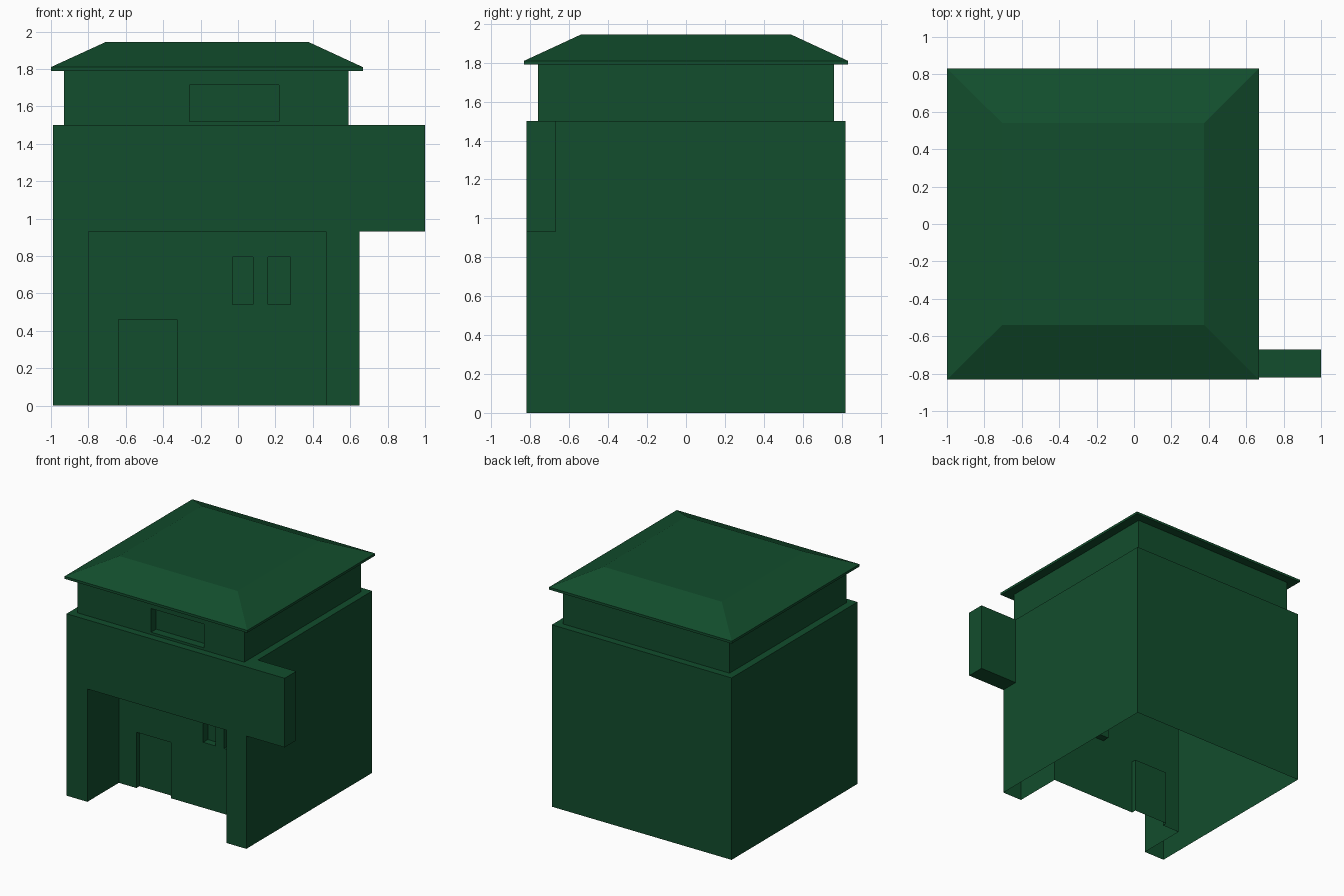
import bpy, bmesh

if "Cube" in bpy.data.objects:
    bpy.data.objects.remove(bpy.data.objects["Cube"])

green = bpy.data.materials.new("dark_green")
green.diffuse_color = (0.006, 0.075, 0.026, 1)
green.use_nodes = True
green.node_tree.nodes["Principled BSDF"].inputs["Base Color"].default_value = green.diffuse_color


def quad(bm, pts):
    bm.faces.new([bm.verts.new(p) for p in pts])


def panel(bm, place, u0, u1, v0, v1, d, holes=()):
    """Flat wall split around rectangular recesses (depth > 0) or bosses (depth < 0)."""
    us = sorted({u0, u1, *[u for h in holes for u in h[0:2]]})
    vs = sorted({v0, v1, *[v for h in holes for v in h[2:4]]})
    for a, b in zip(us, us[1:]):
        for s, t in zip(vs, vs[1:]):
            if any(h[0] <= a and b <= h[1] and h[2] <= s and t <= h[3] for h in holes):
                continue
            quad(bm, [place(a, s, d), place(b, s, d), place(b, t, d), place(a, t, d)])
    for a, b, s, t, depth, inner in holes:
        e = d + depth
        quad(bm, [place(a, s, d), place(a, s, e), place(a, t, e), place(a, t, d)])
        quad(bm, [place(b, s, e), place(b, s, d), place(b, t, d), place(b, t, e)])
        quad(bm, [place(a, t, d), place(a, t, e), place(b, t, e), place(b, t, d)])
        if s > 0:  # openings at ground level have no sill
            quad(bm, [place(a, s, e), place(a, s, d), place(b, s, d), place(b, s, e)])
        panel(bm, place, a, b, s, t, e, inner)


def loft(bm, rects, sides=(0, 1, 2, 3)):
    """Join rectangles (x0, x1, y0, y1, z); sides: 0 front, 1 right, 2 back, 3 left."""
    rings = [[(x0, y0, z), (x1, y0, z), (x1, y1, z), (x0, y1, z)]
             for x0, x1, y0, y1, z in rects]
    for lo, hi in zip(rings, rings[1:]):
        for i in sides:
            j = (i + 1) % 4
            quad(bm, [lo[i], lo[j], hi[j], hi[i]])
    return rings


def finish(bm, name):
    bmesh.ops.remove_doubles(bm, verts=bm.verts, dist=0.0005)
    me = bpy.data.meshes.new(name)
    bm.to_mesh(me)
    bm.free()
    me.materials.append(green)
    ob = bpy.data.objects.new(name, me)
    bpy.context.collection.objects.link(ob)


X0, X1, Y = -0.99, 0.65, 0.82
UX0, UX1, UY = -0.93, 0.59, 0.76
TOP, EAVE = 1.5, 1.79

# Ground floor: open underneath, entrance recess with door and two windows, side beam
bm = bmesh.new()
door = (-0.64, -0.325, 0, 0.46, 0.04, ())
windows = [(a, b, 0.54, 0.795, 0.06, ()) for a, b in ((-0.03, 0.08), (0.16, 0.28))]
entrance = (-0.8, 0.47, 0, 0.93, 0.41, [door, *windows])
panel(bm, lambda u, v, d: (u, -Y + d, v), X0, X1, 0, TOP, 0, [entrance])
beam = (-Y, -0.67, 0.93, TOP, -0.35, ())
panel(bm, lambda u, v, d: (X1 - d, u, v), -Y, Y, 0, TOP, 0, [beam])
loft(bm, [(X0, X1, -Y, Y, 0), (X0, X1, -Y, Y, TOP)], sides=(2, 3))
loft(bm, [(X0, X1, -Y, Y, TOP), (UX0, UX1, -UY, UY, TOP)])
finish(bm, "ground_floor")

# Upper floor with a recessed long window
bm = bmesh.new()
panel(bm, lambda u, v, d: (u, -UY + d, v), UX0, UX1, TOP, EAVE, 0,
      [(-0.26, 0.22, 1.52, 1.715, 0.065, ())])
loft(bm, [(UX0, UX1, -UY, UY, TOP), (UX0, UX1, -UY, UY, EAVE)], sides=(1, 2, 3))
finish(bm, "upper_floor")

# Hipped roof with thin eaves and a flat top
bm = bmesh.new()
rings = loft(bm, [(UX0, UX1, -UY, UY, EAVE), (-1, 0.667, -0.832, 0.832, EAVE),
                  (-1, 0.667, -0.832, 0.832, 1.81), (-0.705, 0.375, -0.54, 0.54, 1.945)])
quad(bm, rings[-1])
finish(bm, "roof")
